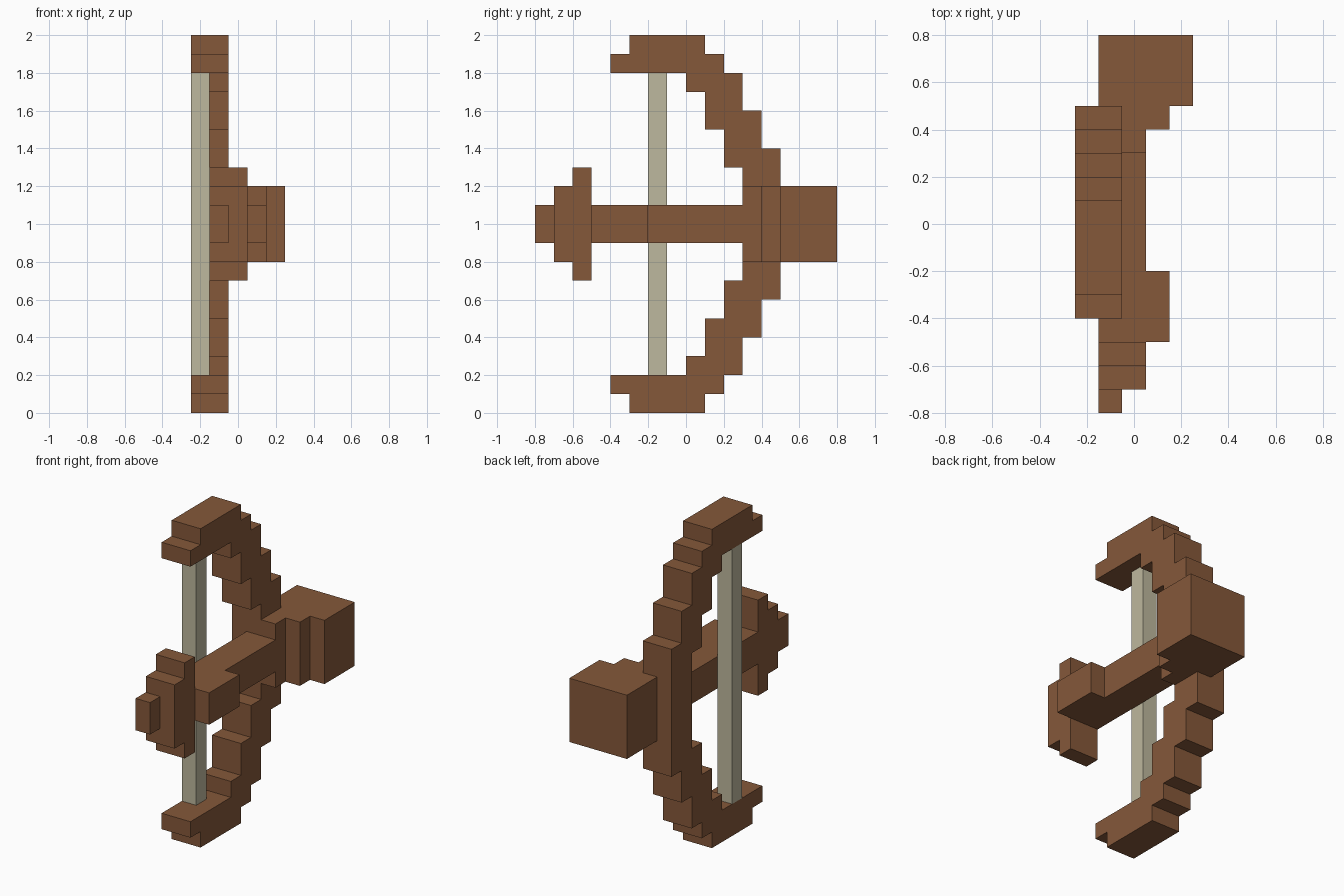
import bpy, bmesh
from mathutils import Vector

if "Cube" in bpy.data.objects:
    bpy.data.objects.remove(bpy.data.objects["Cube"], do_unlink=True)


def material(name, rgb):
    m = bpy.data.materials.new(name)
    m.use_nodes = True
    m.diffuse_color = (*rgb, 1)
    m.node_tree.nodes["Principled BSDF"].inputs["Base Color"].default_value = (*rgb, 1)
    return m


wood = material("brown wood", (0.235, 0.098, 0.042))
cord = material("pale cord", (0.515, 0.479, 0.342))


def prism(name, outline, axis, low, high, mat):
    """Extrude an outline along axis: 'x' takes (y, z) points, 'z' takes (x, y)."""
    bm = bmesh.new()
    place = (lambda a, b: (low, a, b)) if axis == "x" else (lambda a, b: (a, b, low))
    face = bm.faces.new([bm.verts.new(place(a, b)) for a, b in outline])
    ext = bmesh.ops.extrude_face_region(bm, geom=[face])
    move = Vector((high - low, 0, 0)) if axis == "x" else Vector((0, 0, high - low))
    bmesh.ops.translate(bm, vec=move,
                        verts=[v for v in ext["geom"] if isinstance(v, bmesh.types.BMVert)])
    bmesh.ops.recalc_face_normals(bm, faces=bm.faces)
    mesh = bpy.data.meshes.new(name)
    bm.to_mesh(mesh)
    bm.free()
    mesh.materials.append(mat)
    obj = bpy.data.objects.new(name, mesh)
    bpy.context.collection.objects.link(obj)
    return obj


def mirrored(half):
    """Close a half outline (y, z) by reflecting it about z = 1."""
    return half + [(y, 2 - z) for y, z in reversed(half)]


# Stepped bow: inner edge of the upper limb down to the grip, and the outer edge
inner = [(0.3, 1.3), (0.2, 1.3), (0.2, 1.5), (0.1, 1.5), (0.1, 1.7), (0, 1.7),
         (0, 1.8), (-0.4, 1.8), (-0.4, 1.9), (-0.3, 1.9), (-0.3, 2)]
outer = [(0.1, 2), (0.1, 1.9), (0.2, 1.9), (0.2, 1.8), (0.3, 1.8), (0.3, 1.6),
         (0.4, 1.6), (0.4, 1.4), (0.5, 1.4)]
prism("bow", mirrored(inner + outer), "x", -0.25, -0.05, wood)

# Bowstring
prism("string", mirrored([(-0.2, 1.8), (-0.1, 1.8)]), "x", -0.25, -0.15, cord)

# Arrow: small tip, stepped head, shaft that is wider at the front
prism("arrow_tip", mirrored([(-0.8, 1.1), (-0.7, 1.1)]), "x", -0.15, -0.05, wood)
prism("arrow_head", mirrored([(-0.7, 1.2), (-0.6, 1.2), (-0.6, 1.3), (-0.5, 1.3)]),
      "x", -0.15, 0.05, wood)
prism("arrow_shaft", [(-0.15, -0.5), (0.15, -0.5), (0.15, -0.2), (0.05, -0.2),
                      (0.05, 0.3), (-0.15, 0.3)], "z", 0.9, 1.1, wood)

# Stepped block behind the grip
prism("rear_block", [(-0.15, 0.3), (0.05, 0.3), (0.05, 0.4), (0.15, 0.4), (0.15, 0.5),
                     (0.25, 0.5), (0.25, 0.8), (-0.15, 0.8)], "z", 0.8, 1.2, wood)
